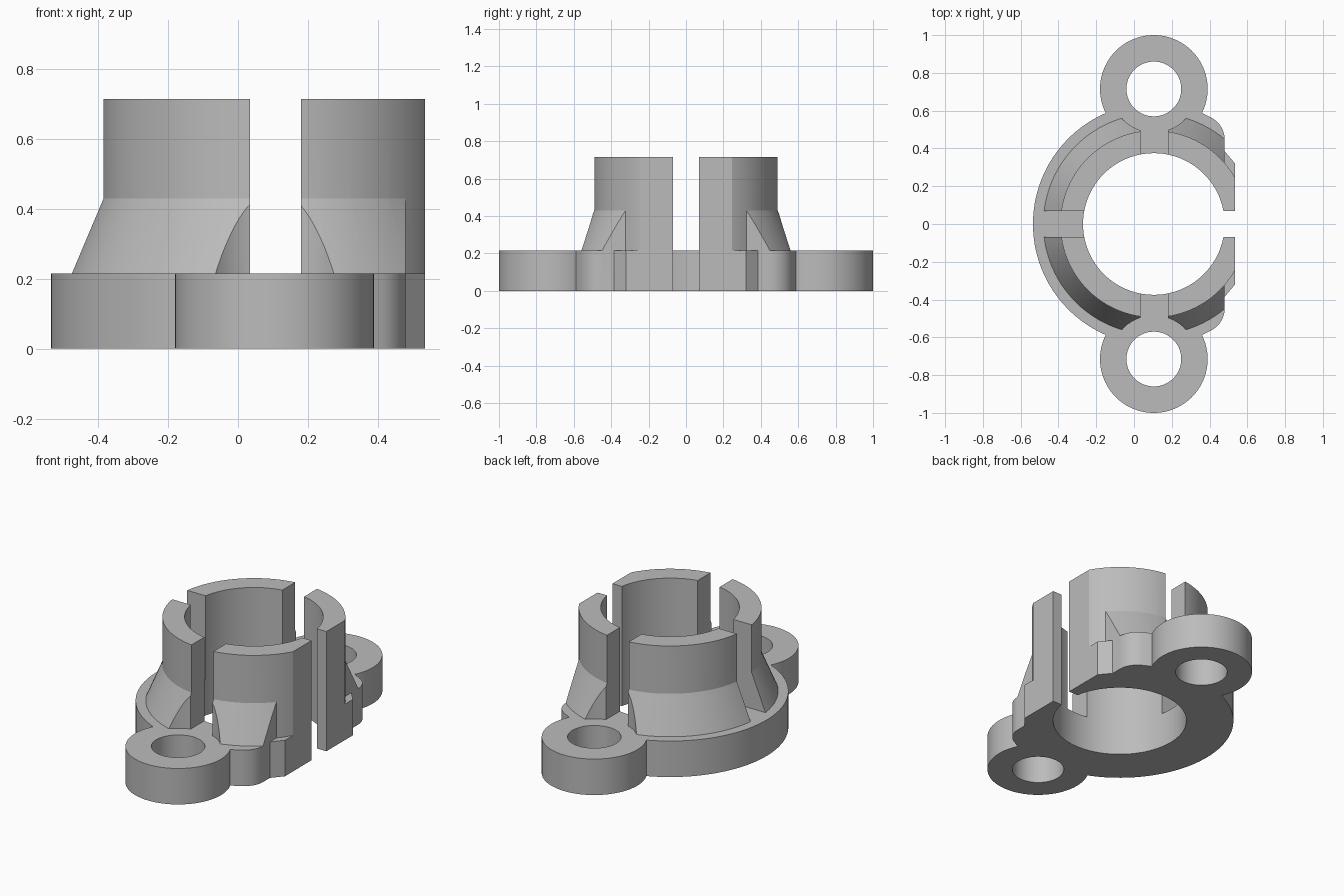
import bpy, bmesh
from math import sin, cos, pi, radians, atan2

old = bpy.data.objects.get("Cube")
if old:
    bpy.data.objects.remove(old, do_unlink=True)

CX = 0.105          # axis of the bore
EAR_Y = 0.715       # distance of screw holes from the bore axis
BASE, TOP = 0.215, 0.715
SIDES = 96

grey = bpy.data.materials.new("plain grey")
grey.use_nodes = True
colour = (0.5, 0.5, 0.5, 1)
grey.diffuse_color = colour
grey.node_tree.nodes["Principled BSDF"].inputs["Base Color"].default_value = colour


def loft(name, rings):
    """Closed solid through stacked outlines, each given as (points, z)."""
    bm = bmesh.new()
    loops = [[bm.verts.new((x, y, z)) for x, y in pts] for pts, z in rings]
    n = len(loops[0])
    for low, high in zip(loops, loops[1:]):
        for i in range(n):
            j = (i + 1) % n
            bm.faces.new((low[i], low[j], high[j], high[i]))
    bm.faces.new(loops[0][::-1])
    bm.faces.new(loops[-1])
    bmesh.ops.recalc_face_normals(bm, faces=bm.faces)
    mesh = bpy.data.meshes.new(name)
    bm.to_mesh(mesh)
    bm.free()
    mesh.materials.append(grey)
    ob = bpy.data.objects.new(name, mesh)
    bpy.context.collection.objects.link(ob)
    return ob


def arc(cx, cy, r, start, end, steps):
    return [(cx + r * cos(start + (end - start) * i / steps),
             cy + r * sin(start + (end - start) * i / steps)) for i in range(steps + 1)]


def circle(cx, cy, r):
    return arc(cx, cy, r, 0, 2 * pi, SIDES)[:-1]


def cylinder(name, cx, cy, r, z0, z1):
    return loft(name, [(circle(cx, cy, r), z0), (circle(cx, cy, r), z1)])


def box(name, x0, x1, y0, y1, z0, z1):
    pts = [(x0, y0), (x1, y0), (x1, y1), (x0, y1)]
    return loft(name, [(pts, z0), (pts, z1)])


def combine(target, tool, operation):
    """Apply a boolean and discard the tool."""
    mod = target.modifiers.new(operation, 'BOOLEAN')
    mod.operation, mod.object, mod.solver = operation, tool, 'EXACT'
    bpy.context.view_layer.update()
    graph = bpy.context.evaluated_depsgraph_get()
    mesh = bpy.data.meshes.new_from_object(target.evaluated_get(graph))
    target.modifiers.clear()
    target.data = mesh
    bpy.data.objects.remove(tool, do_unlink=True)


# Flange plate with rounded corners and a stepped flat side
fx, fy, fr = 0.35, 0.447, 0.13
bend = atan2(fy, fx - CX)
half = [(0.535, 0.32), (0.48, 0.385)]
half += arc(fx, fy, fr, 0, bend, 16)
half += arc(CX, 0, 0.64, bend, pi, 48)[1:]
outline = half + [(x, -y) for x, y in half[-2::-1]]
body = loft("flanged_collar", [(outline, 0), (outline, BASE)])

# Screw ears
for side in (-1, 1):
    combine(body, cylinder("ear", CX, side * EAR_Y, 0.285, 0, BASE), 'UNION')

# Flared skirt, trimmed on the flat side
skirt = loft("skirt", [(circle(CX, 0, r), z) for r, z in
                       ((0.585, 0.1), (0.585, BASE), (0.4866, 0.45))])
combine(skirt, box("skirt_trim", 0.48, 1, -1, 1, 0, 1), 'DIFFERENCE')
combine(body, skirt, 'UNION')

# Collar tube, trimmed flat
tube = cylinder("tube", CX, 0, 0.495, 0.05, TOP)
combine(tube, box("tube_trim", 0.535, 1, -1, 1, -1, 1), 'DIFFERENCE')
combine(body, tube, 'UNION')

# Bore, slots, screw holes and screw head clearances
cutters = [
    cylinder("bore", CX, 0, 0.375, -0.1, 1),
    box("left_slot", -0.8, CX, -0.07, 0.07, BASE, 1),
    box("open_gap", CX, 0.8, -0.07, 0.07, -0.1, 1),
    box("cross_slot", 0.035, 0.18, -0.65, 0.65, BASE, 1),
]
for side in (-1, 1):
    cutters.append(cylinder("screw_hole", CX, side * EAR_Y, 0.145, -0.1, 1))
    cutters.append(cylinder("head_clearance", CX, side * EAR_Y, 0.23, BASE, 1))
for cutter in cutters:
    combine(body, cutter, 'DIFFERENCE')

# Smooth round walls, crisp edges
bpy.ops.object.select_all(action='DESELECT')
body.select_set(True)
bpy.context.view_layer.objects.active = body
bpy.ops.object.shade_smooth_by_angle(angle=radians(20))
